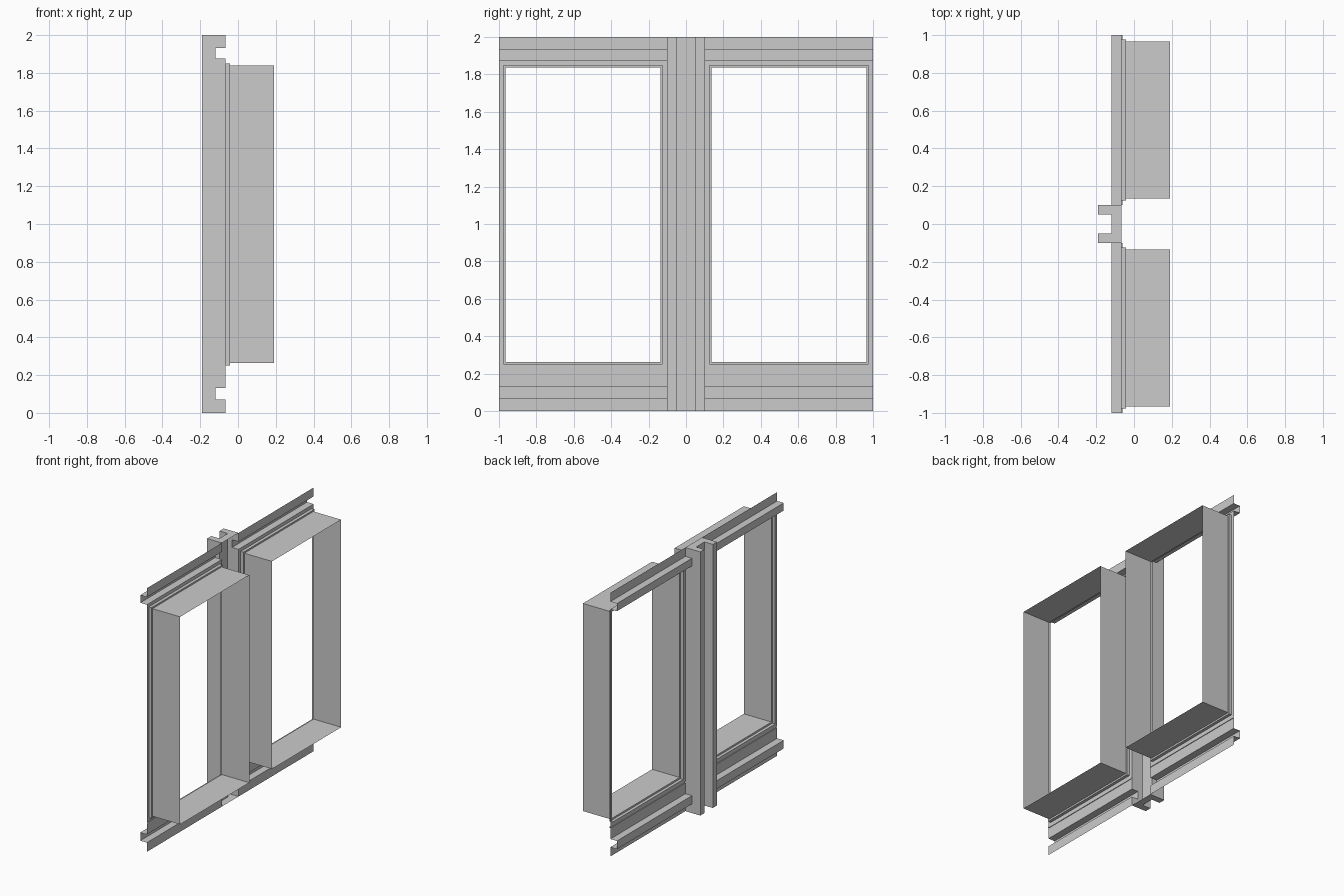
import bpy, bmesh

if "Cube" in bpy.data.objects:
    bpy.data.objects.remove(bpy.data.objects["Cube"])

WALL, GROOVE, BACK = -0.065, -0.12, -0.19   # depth planes along x
Y0, Y1 = 0.10, 1.0                          # one bay: pilaster flank to panel edge


def make_object(name, faces, mirror=True):
    """Build an open sheet from polygons, weld it, and mirror it across y = 0."""
    bm = bmesh.new()
    for pts in faces:
        bm.faces.new([bm.verts.new(p) for p in pts])
    bmesh.ops.remove_doubles(bm, verts=bm.verts, dist=1e-5)
    bmesh.ops.recalc_face_normals(bm, faces=bm.faces)
    me = bpy.data.meshes.new(name)
    bm.to_mesh(me)
    bm.free()
    ob = bpy.data.objects.new(name, me)
    bpy.context.collection.objects.link(ob)
    if mirror:
        mod = ob.modifiers.new("mirror", 'MIRROR')
        mod.use_axis = (False, True, False)
        mod.use_clip = False
    return ob


def rail(profile):
    """Sweep an (x, z) profile along the bay."""
    return [[(a, Y0, b), (a, Y1, b), (c, Y1, d), (c, Y0, d)]
            for (a, b), (c, d) in zip(profile, profile[1:])]


def rings(loops):
    """Bridge successive rectangles given as (x, y0, y1, z0, z1)."""
    rects = [[(x, a, c), (x, b, c), (x, b, d), (x, a, d)] for x, a, b, c, d in loops]
    return [[p[i], p[(i + 1) % 4], q[(i + 1) % 4], q[i]]
            for p, q in zip(rects, rects[1:]) for i in range(4)]


# Lower wall strip with its channel and thin ledge
lower = [(WALL, 0), (WALL, 0.07), (GROOVE, 0.07), (GROOVE, 0.132), (WALL, 0.132),
         (WALL, 0.214), (-0.06, 0.214), (-0.06, 0.225), (WALL, 0.225)]
make_object("lower_rail", rail(lower))

# Upper wall strip with its channel
upper = [(WALL, 1.875), (GROOVE, 1.875), (GROOVE, 1.933), (WALL, 1.933), (WALL, 2)]
make_object("upper_rail", rail(upper))

# Wall around the opening, stepped trim and deep window reveal
make_object("window_surround", rings([
    (WALL, Y0, Y1, 0.225, 1.875),
    (WALL, 0.125, 0.977, 0.25, 1.85),
    (-0.042, 0.125, 0.977, 0.25, 1.85),
    (-0.042, 0.136, 0.965, 0.263, 1.838),
    (0.19, 0.136, 0.965, 0.263, 1.838)]))

# Pilaster: hollow double-ribbed column, open towards +x
plan = [(BACK, Y0), (BACK, 0.05), (GROOVE, 0.05),
        (GROOVE, -0.05), (BACK, -0.05), (BACK, -Y0)]
column = [[(a, b, 0), (c, d, 0), (c, d, 2), (a, b, 2)]
          for (a, b), (c, d) in zip(plan, plan[1:])]
# flanks follow the wall section; caps close the ends
section = [(BACK, 0)] + [p for p in lower if p[0] != -0.06] + upper + [(BACK, 2)]
for y in (-Y0, Y0):
    column.append([(x, y, z) for x, z in section if (x, z) not in ((WALL, 0.214), (WALL, 0.225))])
for z in (0, 2):
    column.append([(x, y, z) for x, y in [(WALL, Y0)] + plan + [(WALL, -Y0)]])
make_object("pilaster", column, mirror=False)
